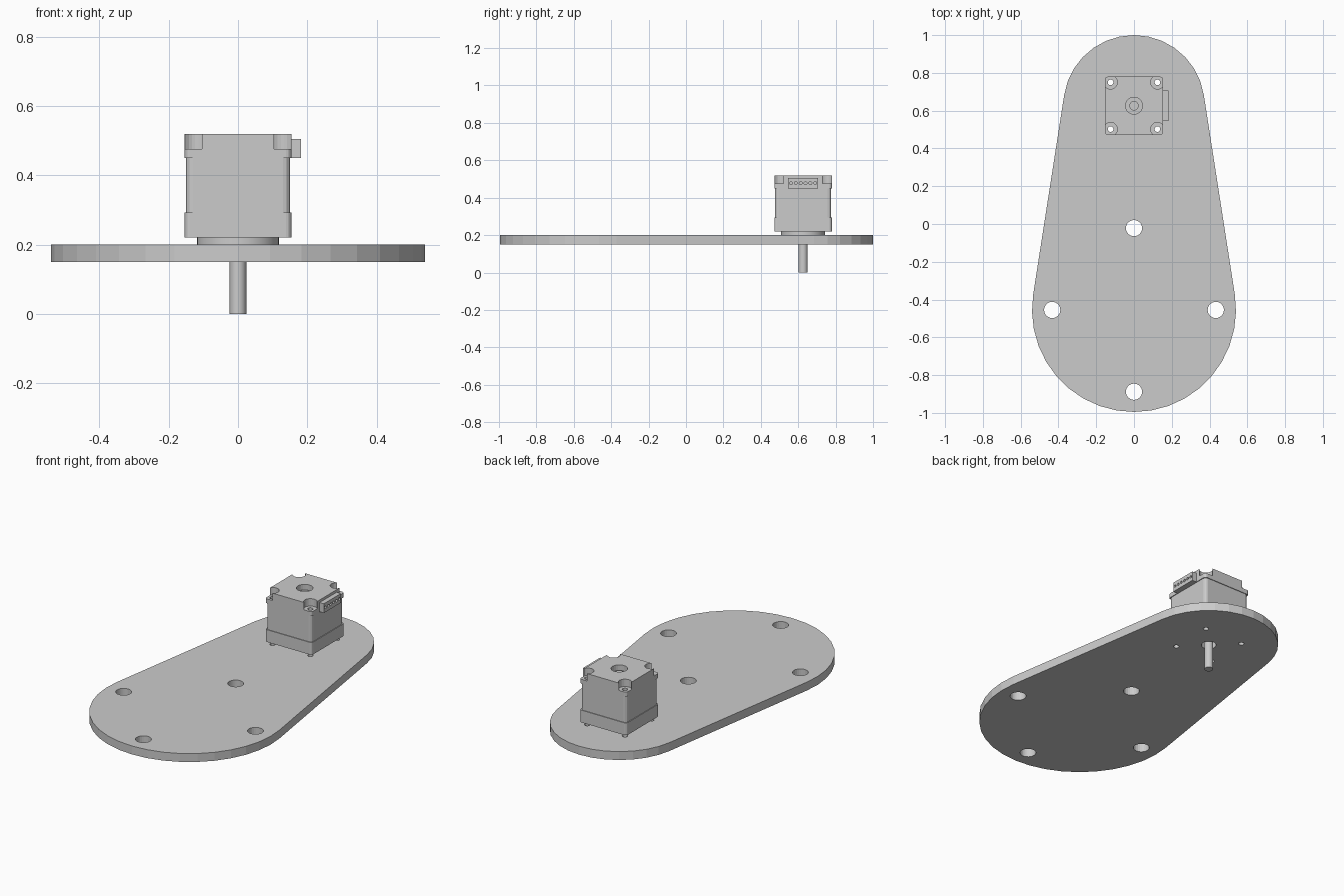
import bpy, bmesh
from math import sin, cos, pi, asin

if "Cube" in bpy.data.objects:
    bpy.data.objects.remove(bpy.data.objects["Cube"])

grey = bpy.data.materials.new("machined grey")
grey.use_nodes = True
colour = (0.6, 0.6, 0.6, 1)
grey.diffuse_color = colour
grey.node_tree.nodes["Principled BSDF"].inputs["Base Color"].default_value = colour

MOTOR_Y = 0.626
BOLT = 0.124
CORNERS = [(sx * BOLT, MOTOR_Y + sy * BOLT) for sx in (-1, 1) for sy in (-1, 1)]


def arc(x, y, r, a0, a1, n):
    return [(x + r * cos(a0 + (a1 - a0) * i / n), y + r * sin(a0 + (a1 - a0) * i / n))
            for i in range(n + 1)]


def circle(x, y, r, n=24):
    return arc(x, y, r, 0, 2 * pi, n)[:-1]


def rounded_square(half, r):
    c = half - r
    points = []
    for i, (sx, sy) in enumerate([(1, 1), (-1, 1), (-1, -1), (1, -1)]):
        points += arc(sx * c, MOTOR_Y + sy * c, r, i * pi / 2, (i + 1) * pi / 2, 3)
    return points


def prisms(name, outlines):
    """Extrude each (outline, bottom, top) upwards into one object."""
    bm = bmesh.new()
    for outline, low, high in outlines:
        face = bm.faces.new([bm.verts.new((x, y, low)) for x, y in outline])
        moved = bmesh.ops.extrude_face_region(bm, geom=[face])["geom"]
        for v in moved:
            if isinstance(v, bmesh.types.BMVert):
                v.co.z = high
    bmesh.ops.recalc_face_normals(bm, faces=bm.faces)
    mesh = bpy.data.meshes.new(name)
    bm.to_mesh(mesh)
    bm.free()
    mesh.materials.append(grey)
    obj = bpy.data.objects.new(name, mesh)
    bpy.context.collection.objects.link(obj)
    return obj


def cut(obj, cutter):
    """Subtract the cutter and bake the result."""
    mod = obj.modifiers.new("holes", "BOOLEAN")
    mod.operation, mod.solver, mod.object = "DIFFERENCE", "EXACT", cutter
    bpy.context.view_layer.update()
    graph = bpy.context.evaluated_depsgraph_get()
    baked = bpy.data.meshes.new_from_object(obj.evaluated_get(graph))
    obj.modifiers.clear()
    obj.data = baked


def discard(obj):
    bpy.data.objects.remove(obj)


def smooth(obj):
    bpy.ops.object.select_all(action="DESELECT")
    obj.select_set(True)
    bpy.context.view_layer.objects.active = obj
    bpy.ops.object.shade_smooth_by_angle(angle=pi / 6)


# Tapered base plate: two arcs joined by tangent sides
big_y, big_r, small_r = -0.455, 0.54, 0.374
tilt = asin((big_r - small_r) / (MOTOR_Y - big_y))
outline = arc(0, MOTOR_Y, small_r, tilt, pi - tilt, 14)
outline += arc(0, big_y, big_r, pi - tilt, 2 * pi + tilt, 20)
plate = prisms("base_plate", [(outline, 0.15, 0.2)])

# Mounting, shaft and screw holes in the plate
mounts = [(0.433, big_y), (-0.433, big_y), (0, -0.022), (0, -0.888)]
holes = [(circle(x, y, 0.043), 0.1, 0.3) for x, y in mounts]
holes += [(circle(x, y, 0.015, 16), 0.1, 0.3) for x, y in CORNERS]
holes.append((circle(0, MOTOR_Y, 0.04), 0.1, 0.3))
cutter = prisms("plate_cutter", holes)
cut(plate, cutter)
discard(cutter)

# Motor housing in three layers, with bolt holes running through
front_cap = prisms("motor_front_cap", [(rounded_square(0.154, 0.015), 0.22, 0.293)])
body = prisms("motor_body", [(rounded_square(0.15, 0.02), 0.293, 0.45)])
rear_cap = prisms("motor_rear_cap", [(rounded_square(0.154, 0.015), 0.45, 0.52)])
cutter = prisms("bolt_cutter", [(circle(x, y, 0.015, 16), 0.1, 0.6) for x, y in CORNERS])
for part in (front_cap, body, rear_cap):
    cut(part, cutter)
discard(cutter)

# Corner pockets and central bearing recess in the rear cap
pockets = [(circle(x, y, 0.036), 0.476, 0.6) for x, y in CORNERS]
for x, y in CORNERS:
    ox, oy = (0.06 if x > 0 else -0.06), (0.06 if y > MOTOR_Y else -0.06)
    # open each pocket toward its outer corner
    pocket = [(x, y), (x + ox, y), (x + ox, y + oy), (x, y + oy)]
    pocket = prisms("corner_cutter", [(pocket, 0.476, 0.6)])
    cut(rear_cap, pocket)
    discard(pocket)
pockets.append((circle(0, MOTOR_Y, 0.045), 0.487, 0.6))
cutter = prisms("pocket_cutter", pockets)
cut(rear_cap, cutter)
discard(cutter)

# Pilot boss and output shaft
boss = prisms("pilot_boss", [(circle(0, MOTOR_Y, 0.118, 40), 0.2, 0.22)])
shaft = prisms("output_shaft", [(circle(0, MOTOR_Y, 0.024), 0, 0.2)])
rear_end = prisms("shaft_rear_end", [(circle(0, MOTOR_Y, 0.025), 0.486, 0.497)])
for obj in (boss, shaft, rear_end):
    smooth(obj)

# Side connector with a row of six sockets
y0, y1 = MOTOR_Y - 0.08, MOTOR_Y + 0.08
connector = prisms("connector", [([(0.145, y0), (0.182, y0), (0.182, y1), (0.145, y1)],
                                  0.45, 0.505)])
sockets = prisms("socket_cutter",
                 [(circle(0, (i - 2.5) * 0.026, 0.008, 12), 0, 0.05) for i in range(6)])
sockets.rotation_euler.y = pi / 2
sockets.location = (0.165, MOTOR_Y, 0.478)
cut(connector, sockets)
discard(sockets)
